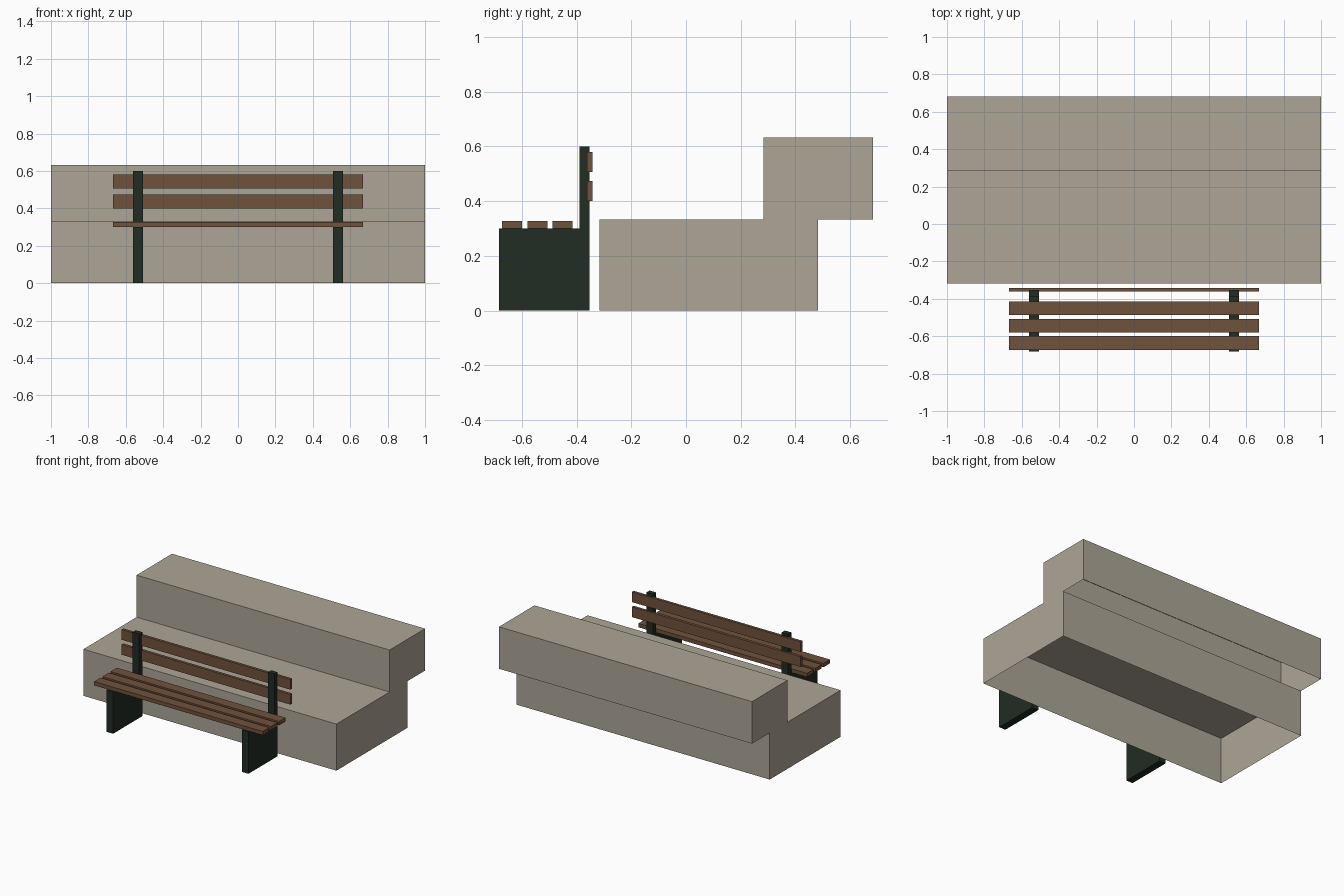
import bpy, bmesh
from mathutils import Vector

if "Cube" in bpy.data.objects:
    bpy.data.objects.remove(bpy.data.objects["Cube"])


def material(name, rgb):
    m = bpy.data.materials.new(name)
    m.diffuse_color = (*rgb, 1)
    m.use_nodes = True
    m.node_tree.nodes["Principled BSDF"].inputs["Base Color"].default_value = m.diffuse_color
    return m


CONCRETE = material("warm grey concrete", (0.42, 0.38, 0.31))
WOOD = material("brown wood", (0.162, 0.084, 0.045))
METAL = material("dark green metal", (0.015, 0.025, 0.017))


def finish(name, bm, mat):
    bmesh.ops.recalc_face_normals(bm, faces=bm.faces)
    mesh = bpy.data.meshes.new(name)
    bm.to_mesh(mesh)
    bm.free()
    mesh.materials.append(mat)
    bpy.context.collection.objects.link(bpy.data.objects.new(name, mesh))


def box(name, x, y, z, mat, open_bottom=False):
    """Box from three (low, high) ranges, optionally a shell without a floor."""
    bm = bmesh.new()
    bmesh.ops.create_cube(bm, size=1)
    for v in bm.verts:
        v.co = Vector(r[0] if c < 0 else r[1] for c, r in zip(v.co, (x, y, z)))
    bmesh.ops.recalc_face_normals(bm, faces=bm.faces)
    if open_bottom:
        floor = [f for f in bm.faces if f.normal.z < -0.5]
        bmesh.ops.delete(bm, geom=floor, context='FACES')
    finish(name, bm, mat)


# Stepped concrete blocks, hollow and open underneath
box("lower_block", (-1, 1), (-0.317, 0.483), (0, 0.333), CONCRETE, True)
box("upper_block", (-1, 1), (0.283, 0.683), (0.333, 0.633), CONCRETE, True)

# Bench supports: L-shaped side profile extruded along x
PROFILE = [(-0.683, 0), (-0.353, 0), (-0.353, 0.6),
           (-0.39, 0.6), (-0.39, 0.3), (-0.683, 0.3)]
for side, cx in (("left", -0.535), ("right", 0.535)):
    bm = bmesh.new()
    face = bm.faces.new([bm.verts.new((cx - 0.026, y, z)) for y, z in PROFILE])
    ext = bmesh.ops.extrude_face_region(bm, geom=[face], use_keep_orig=True)
    bmesh.ops.translate(bm, vec=(0.052, 0, 0), verts=[
        v for v in ext["geom"] if isinstance(v, bmesh.types.BMVert)])
    finish(f"bench_support_{side}", bm, METAL)

# Seat slats
for i in range(3):
    y = -0.673 + i * 0.093
    box(f"seat_slat_{i + 1}", (-0.667, 0.667), (y, y + 0.073), (0.3, 0.327), WOOD)

# Backrest slats
for i, z in enumerate((0.4, 0.507)):
    box(f"back_slat_{i + 1}", (-0.667, 0.667), (-0.362, -0.342), (z, z + 0.073), WOOD)
